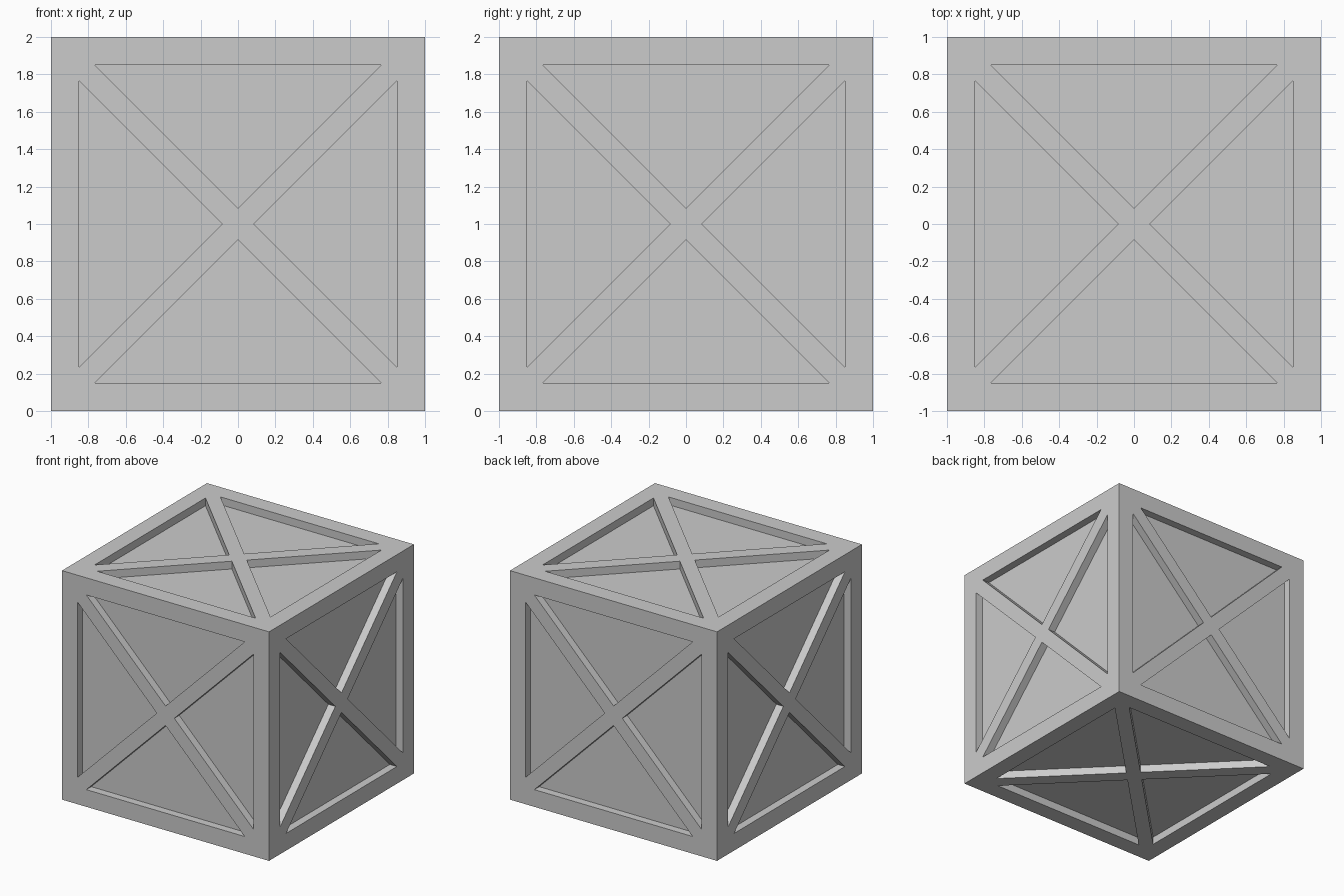
import bpy, bmesh
from mathutils import Matrix

if "Cube" in bpy.data.objects:
    bpy.data.objects.remove(bpy.data.objects["Cube"])

BORDER = 0.09    # outer part of the frame on each side
BAR = 0.06       # half width of the diagonal braces
DEPTH = 0.068    # depth of the triangular recesses

bm = bmesh.new()

# Crate body
bmesh.ops.create_cube(bm, size=2, matrix=Matrix.Translation((0, 0, 1)))

# Frame border around each side
panels = list(bm.faces)
bmesh.ops.inset_individual(bm, faces=panels, thickness=BORDER, use_even_offset=True)

# Split each side into four triangles, leaving the crossed braces between them
triangles = bmesh.ops.poke(bm, faces=panels)["faces"]
bmesh.ops.inset_individual(bm, faces=triangles, thickness=BAR, use_even_offset=True)

# Sink the triangles with straight walls
bmesh.ops.inset_individual(bm, faces=triangles, thickness=0, depth=-DEPTH)
bmesh.ops.recalc_face_normals(bm, faces=bm.faces)

mesh = bpy.data.meshes.new("crate")
bm.to_mesh(mesh)
bm.free()
crate = bpy.data.objects.new("crate", mesh)
bpy.context.collection.objects.link(crate)
